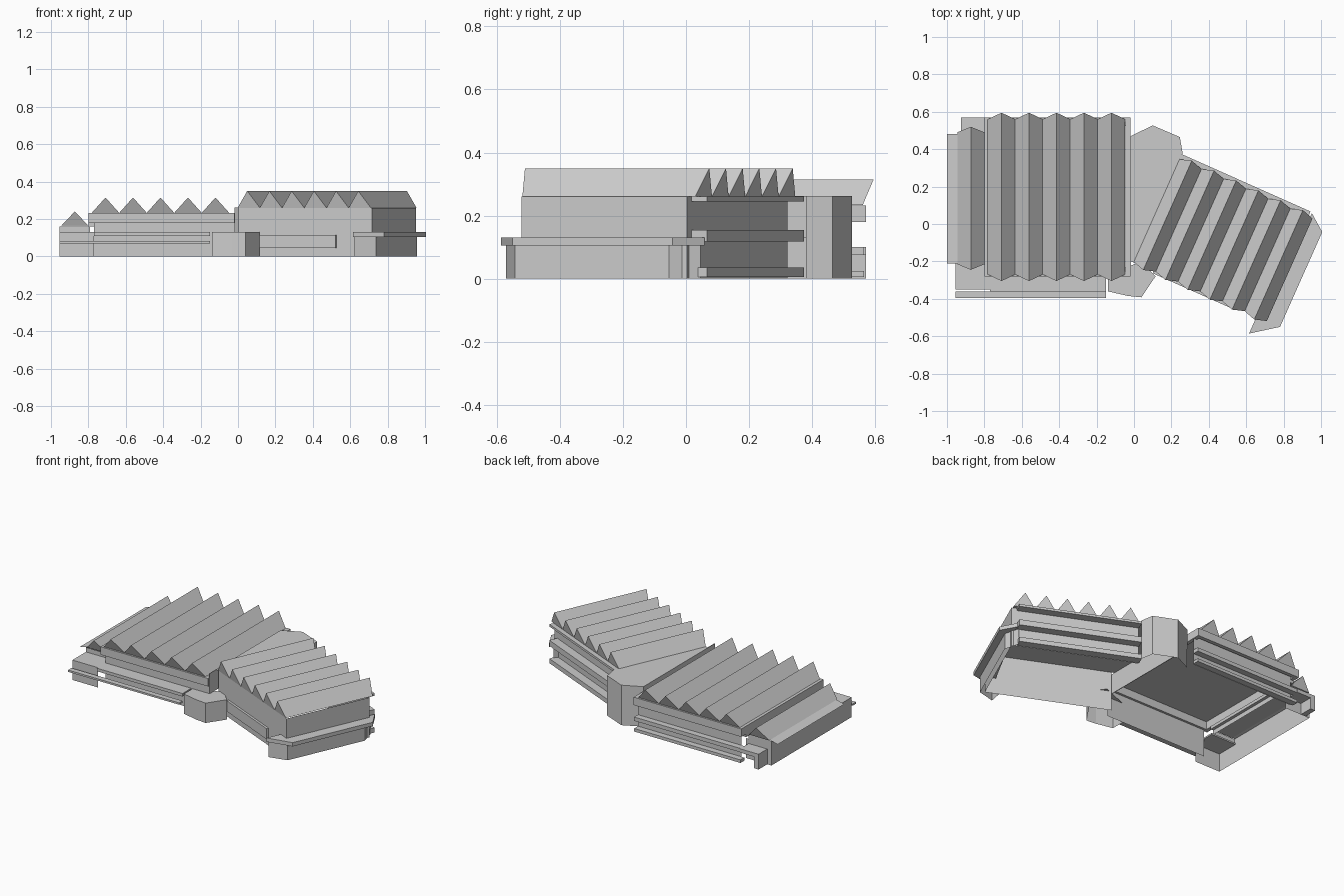
import bpy, math
from mathutils import Matrix

if "Cube" in bpy.data.objects:
    bpy.data.objects.remove(bpy.data.objects["Cube"])

IDENT = Matrix.Identity(4)
TILT = Matrix.Rotation(math.radians(-24), 4, 'Z')   # frame of the angled wing


def make(name, verts, faces, frame=IDENT):
    me = bpy.data.meshes.new(name)
    me.from_pydata(verts, [], faces)
    me.transform(frame)
    ob = bpy.data.objects.new(name, me)
    bpy.context.collection.objects.link(ob)
    return ob


def prism(name, pts, z0, z1, frame=IDENT, top=True, bottom=True, skip=()):
    """Upright prism over a counter-clockwise outline, optionally open."""
    n = len(pts)
    verts = [(x, y, z) for z in (z0, z1) for x, y in pts]
    faces = [(i, (i + 1) % n, n + (i + 1) % n, n + i) for i in range(n) if i not in skip]
    if top:
        faces.append(tuple(range(n, 2 * n)))
    if bottom:
        faces.append(tuple(reversed(range(n))))
    return make(name, verts, faces, frame)


def box(name, x0, x1, y0, y1, z0, z1, frame=IDENT, **kw):
    return prism(name, [(x0, y0), (x1, y0), (x1, y1), (x0, y1)], z0, z1, frame, **kw)


def sawtooth(name, x0, pitch, count, y0, y1, lean, z0, z1, frame=IDENT):
    """Ridged roof, flat below, with gables leaning outwards."""
    verts, faces = [], []
    for i in range(2 * count + 1):
        ridge = i % 2
        x, z, o = x0 + i * pitch / 2, z1 if ridge else z0, lean if ridge else 0
        verts += [(x, y0 - o, z), (x, y1 + o, z)]
    for i in range(2 * count):
        a = 2 * i
        faces.append((a, a + 2, a + 3, a + 1))
        if i % 2 == 0:
            faces += [(a, a + 4, a + 2), (a + 1, a + 3, a + 5), (a, a + 1, a + 5, a + 4)]
    return make(name, verts, faces, frame)


def rim(name, x0, x1, y0, y1, w, z0, z1, frame=IDENT):
    """Four fascia boards round a roof edge."""
    box(name + "_front", x0, x1, y0, y0 + w, z0, z1, frame)
    box(name + "_back", x0, x1, y1 - w, y1, z0, z1, frame)
    box(name + "_left", x0, x0 + w, y0 + w, y1 - w, z0, z1, frame)
    box(name + "_right", x1 - w, x1, y0 + w, y1 - w, z0, z1, frame)


# Straight wing: hollow hall, fascia, ridged roof
box("hall_walls", -.77, -.02, -.27, .525, 0, .23, top=False, bottom=False, skip=(1, 3))
rim("hall_fascia", -.80, -.02, -.28, .57, .025, .18, .232)
sawtooth("hall_roof", -.782, .147, 5, -.27, .56, .035, .233, .315)
box("hall_back_sill", -.79, -.02, .525, .565, .075, .10)
box("hall_back_plinth", -.79, -.02, .525, .565, 0.005, .025)

# Front porch slabs
box("porch_upper_slab", -.77, -.15, -.36, -.27, .11, .13)
box("porch_lower_slab", -.955, -.15, -.395, -.36, .07, .082)

# Small end bay on the left
box("bay_walls", -.955, -.77, -.35, .48, 0, .13, top=False, bottom=False, skip=(1,))
box("bay_front_roof", -.955, -.77, -.35, -.2, .12, .13)
box("bay_upper_walls", -.955, -.79, -.21, .48, .13, .16, top=False, bottom=False)
make("bay_eave", [(-1, -.21, .15), (-1, .48, .15), (-.94, .48, .165), (-.94, -.21, .165)], [(0, 3, 2, 1)])
sawtooth("bay_roof", -.945, .145, 1, -.215, .49, .03, .165, .24)
box("bay_link", -.80, -.77, -.21, .52, .16, .18)
box("bay_back_post", -.925, -.89, .48, .57, 0, .10)
box("bay_back_shelf", -.925, -.79, .48, .57, .075, .10)

# Tall joint between the wings and the low block in front of it
prism("joint_tower", [(-.018, -.2), (.01, -.21), (.26, .38), (.245, .465), (.10, .527), (-.018, .47)],
      0, .262, bottom=False, skip=(0, 1, 5))
box("joint_left_wall", -.02, -.016, -.27, .47, .13, .262)
prism("joint_front_block", [(-.14, -.27), (-.14, -.36), (-.03, -.385), (.04, -.392), (.115, -.28), (.04, -.2)],
      0, .13, bottom=False, skip=(4, 5))

# Angled wing: hollow hall, ridged roof, ledges on both long sides
box("angled_walls", .085, .868, -.185, .39, 0, .26, TILT, top=False, bottom=False, skip=(3,))
sawtooth("angled_roof", .08, .13, 6, -.185, .415, .02, .26, .35, TILT)
for part, z0, z1 in (("plinth", .005, .035), ("sill", .118, .155), ("cornice", .245, .26)):
    box("angled_back_" + part, .08, .835, .39, .445, z0, z1, TILT)
box("angled_front_bar", .20, .66, -.20, -.185, .045, .115, TILT)

# End annex wrapped round the angled wing, with an overhanging ledge
annex = [(.80, -.185), (.80, -.285), (.937, -.185), (.937, .37), (.845, .44), (.845, .38)]
prism("annex_ledge", annex, .105, .13, TILT)
prism("annex_walls", [(.78, -.185), (.80, -.268), (.895, -.195), (.895, .34), (.83, .42), (.82, .38)],
      0, .105, TILT, top=False, bottom=False, skip=(5,))
